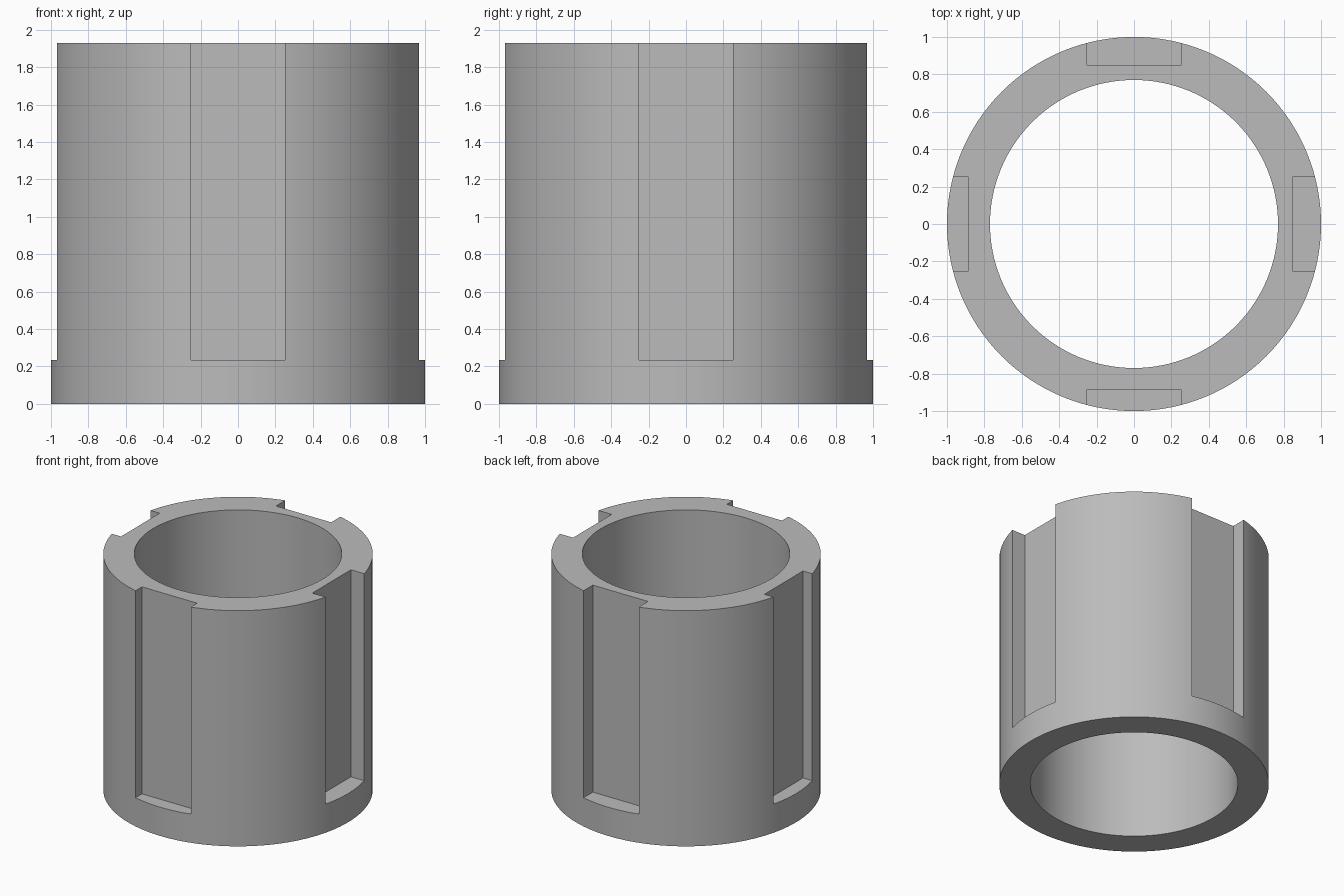
import bpy

HEIGHT = 1.93
OUTER_RADIUS = 1.0
BORE_RADIUS = 0.77
SLOT_FLOOR = 0.235
SLOT_WIDTH = 0.5
SEGMENTS = 128

default_cube = bpy.data.objects.get("Cube")
if default_cube:
    bpy.data.objects.remove(default_cube, do_unlink=True)

# Single plain grey
grey = bpy.data.materials.new("plain grey")
grey.use_nodes = True
colour = (0.5, 0.5, 0.5, 1)
grey.diffuse_color = colour
grey.node_tree.nodes["Principled BSDF"].inputs["Base Color"].default_value = colour


def cylinder(name, radius, bottom, top):
    bpy.ops.mesh.primitive_cylinder_add(
        vertices=SEGMENTS, radius=radius, depth=top - bottom,
        location=(0, 0, (bottom + top) / 2))
    obj = bpy.context.object
    obj.name = name
    obj.data.materials.append(grey)
    return obj


def box(name, centre, size):
    bpy.ops.mesh.primitive_cube_add(size=1, location=centre)
    obj = bpy.context.object
    obj.name = name
    obj.scale = size
    bpy.ops.object.transform_apply(location=False, rotation=False, scale=True)
    obj.data.materials.append(grey)
    return obj


def cut(target, cutter):
    mod = target.modifiers.new(cutter.name, 'BOOLEAN')
    mod.operation = 'DIFFERENCE'
    mod.solver = 'EXACT'
    mod.object = cutter
    bpy.context.view_layer.objects.active = target
    bpy.ops.object.modifier_apply(modifier=mod.name)
    bpy.data.objects.remove(cutter, do_unlink=True)


# Sleeve body with its through bore
sleeve = cylinder("slotted_sleeve", OUTER_RADIUS, 0, HEIGHT)
cut(sleeve, cylinder("bore_cutter", BORE_RADIUS, -0.5, HEIGHT + 0.5))

# Four flat-backed slots, open at the top; the left and back ones are deeper
slots = [("left", 1, 0, 0.848), ("right", -1, 0, 0.885),
         ("back", 0, 1, 0.848), ("front", 0, -1, 0.885)]
reach = 0.4
for side, dx, dy, inner in slots:
    middle = inner + reach / 2
    size = (reach if dx else SLOT_WIDTH, reach if dy else SLOT_WIDTH, 2)
    cut(sleeve, box(side + "_slot_cutter",
                    (dx * middle, dy * middle, SLOT_FLOOR + 1), size))

# Smooth round walls, crisp edges
bpy.ops.object.select_all(action='DESELECT')
sleeve.select_set(True)
bpy.context.view_layer.objects.active = sleeve
bpy.ops.object.shade_smooth_by_angle(angle=0.3)
